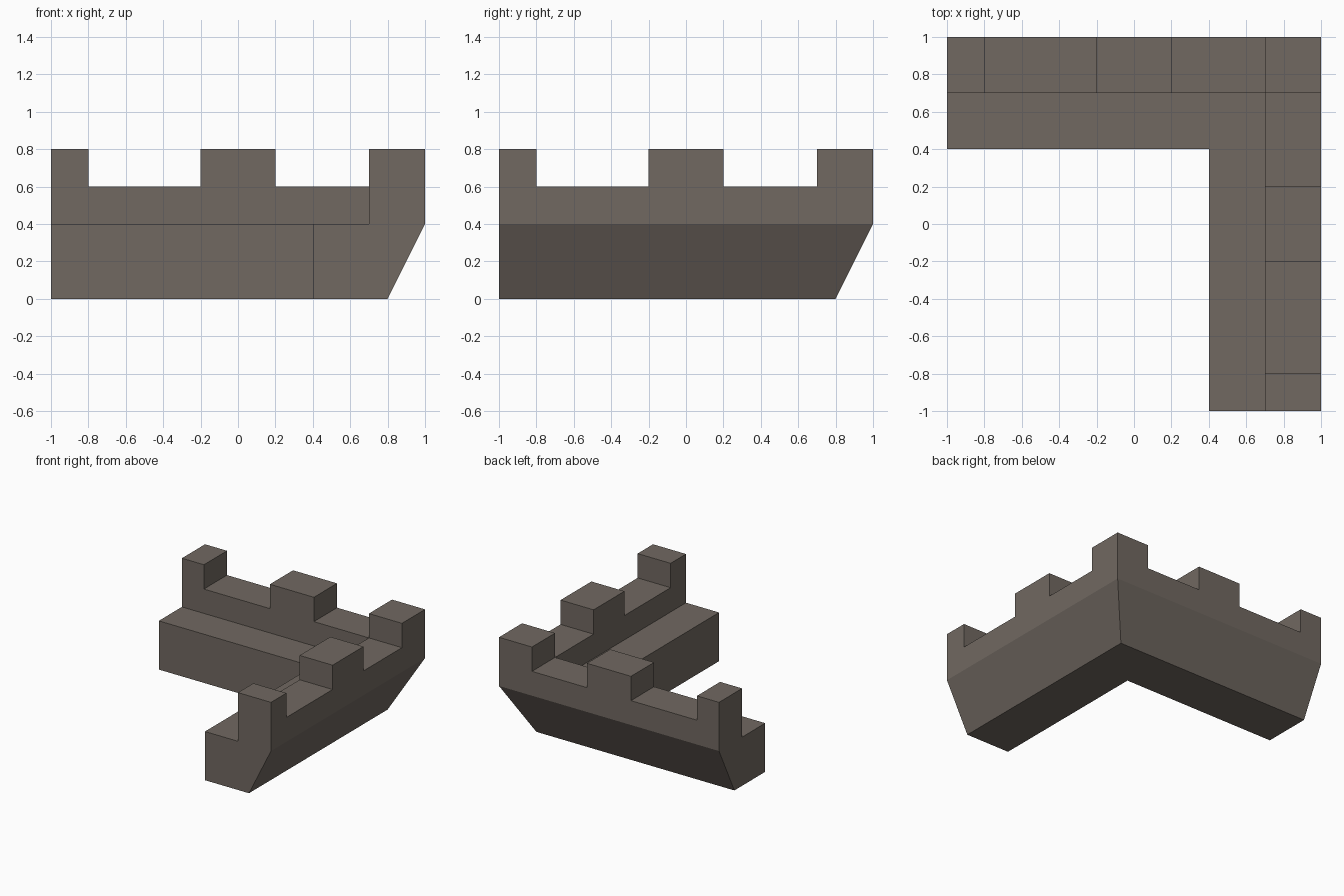
import bpy, bmesh
from mathutils import Vector

if "Cube" in bpy.data.objects:
    bpy.data.objects.remove(bpy.data.objects["Cube"])

stone = bpy.data.materials.new("grey brown stone")
stone.diffuse_color = (0.165, 0.14, 0.12, 1)
stone.use_nodes = True
stone.node_tree.nodes["Principled BSDF"].inputs["Base Color"].default_value = stone.diffuse_color


def finish(name, bm):
    bmesh.ops.recalc_face_normals(bm, faces=bm.faces)
    mesh = bpy.data.meshes.new(name)
    bm.to_mesh(mesh)
    bm.free()
    mesh.materials.append(stone)
    obj = bpy.data.objects.new(name, mesh)
    bpy.context.collection.objects.link(obj)
    return obj


def merlon(name, x0, x1, y0, y1, z0=0.6, z1=0.8):
    """Block standing on the parapet, left open where it meets the wall."""
    bm = bmesh.new()
    bmesh.ops.create_cube(bm, size=1)
    bmesh.ops.scale(bm, verts=bm.verts, vec=(x1 - x0, y1 - y0, z1 - z0))
    bmesh.ops.translate(bm, verts=bm.verts,
                        vec=((x0 + x1) / 2, (y0 + y1) / 2, (z0 + z1) / 2))
    bmesh.ops.recalc_face_normals(bm, faces=bm.faces)
    bottom = [f for f in bm.faces if f.normal.z < -0.5]
    bmesh.ops.delete(bm, geom=bottom, context='FACES')
    mesh = bpy.data.meshes.new(name)
    bm.to_mesh(mesh)
    bm.free()
    mesh.materials.append(stone)
    bpy.context.collection.objects.link(bpy.data.objects.new(name, mesh))


# Wall section (distance outward, height): walkway, parapet, sloping underside
profile = [(0.4, 0), (0.8, 0), (1, 0.4), (1, 0.6),
           (0.7, 0.6), (0.7, 0.4), (0.4, 0.4)]

# Corner wall: the section swept along the back, mitred, then down the right
bm = bmesh.new()
stations = [lambda d: (-1, d), lambda d: (d, d), lambda d: (d, -1)]
rings = [[bm.verts.new(Vector((*at(d), z))) for d, z in profile]
         for at in stations]
for a, b in zip(rings, rings[1:]):
    for i in range(len(profile)):
        j = (i + 1) % len(profile)
        bm.faces.new((a[i], a[j], b[j], b[i]))
bm.faces.new(rings[0])
bm.faces.new(rings[-1])
finish("corner_wall", bm)

# Merlons on both arms, plus the shared corner one
for label, lo, hi in (("end", -1, -0.8), ("middle", -0.2, 0.2)):
    merlon(f"back_{label}_merlon", lo, hi, 0.7, 1)
    merlon(f"right_{label}_merlon", 0.7, 1, lo, hi)
merlon("corner_merlon", 0.7, 1, 0.7, 1)
